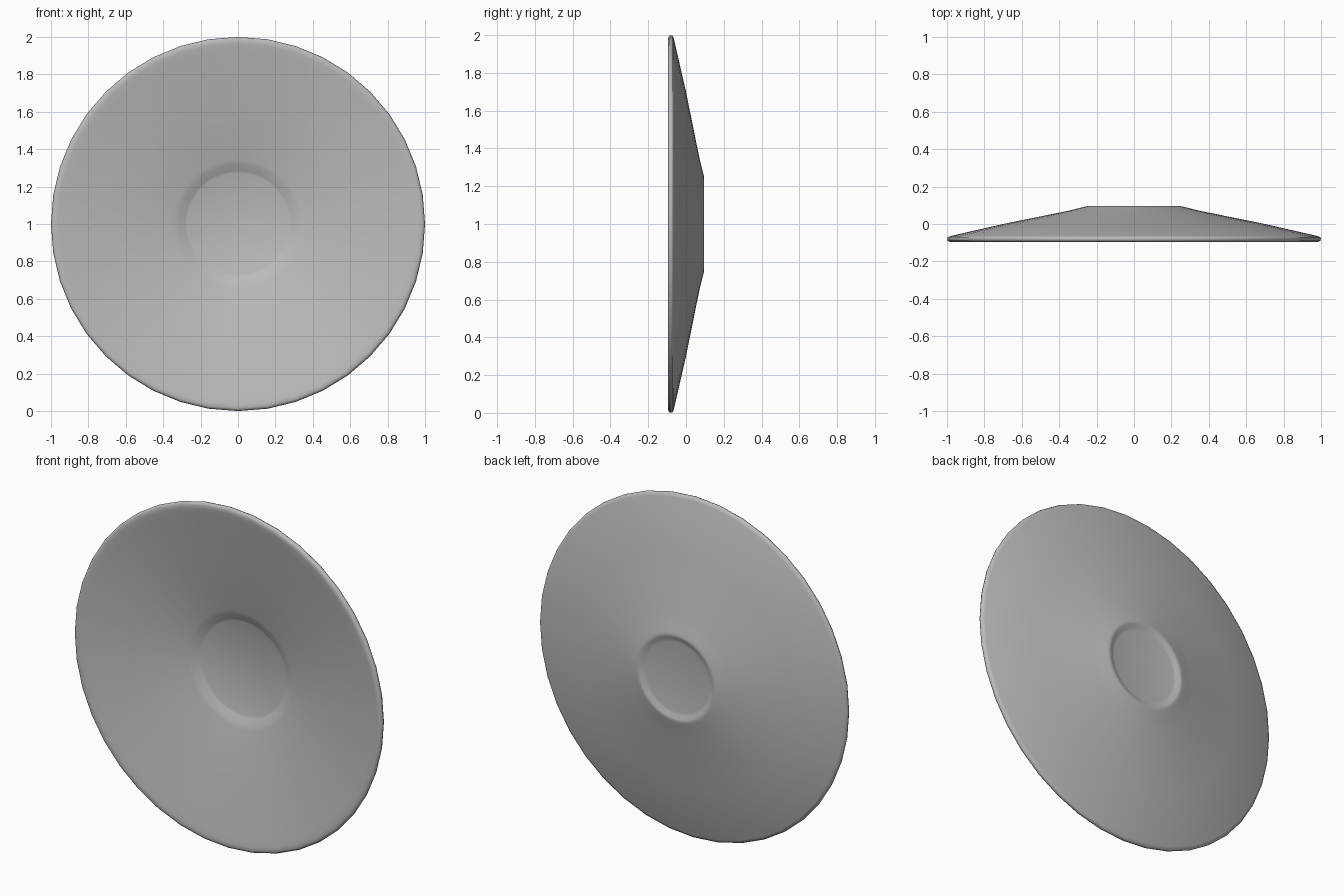
import bpy, bmesh, math

if "Cube" in bpy.data.objects:
    bpy.data.objects.remove(bpy.data.objects["Cube"])

# Saucer profile as (radius, y): front well, dish, rolled rim, back, foot ring, back recess
PROFILE = [
    (0.0, 0.055), (0.272, 0.055), (0.285, 0.05), (0.32, 0.032), (0.345, 0.025),
    (0.66, -0.035), (0.93, -0.087), (0.965, -0.093), (0.985, -0.095),
    (0.996, -0.09), (1.0, -0.08), (0.996, -0.07), (0.98, -0.064),
    (0.70, 0.0), (0.345, 0.072), (0.32, 0.078), (0.265, 0.092), (0.252, 0.095),
    (0.24, 0.094), (0.222, 0.084), (0.205, 0.081), (0.0, 0.081),
]
SIDES = 40

# Spin the profile about the y axis
bm = bmesh.new()
verts = [bm.verts.new((0, y, r)) for r, y in PROFILE]
edges = [bm.edges.new(pair) for pair in zip(verts, verts[1:])]
bmesh.ops.spin(bm, geom=verts + edges, cent=(0, 0, 0), axis=(0, 1, 0),
               angle=math.tau, steps=SIDES, use_duplicate=False)
bmesh.ops.remove_doubles(bm, verts=bm.verts, dist=0.0005)
bmesh.ops.recalc_face_normals(bm, faces=bm.faces)
mesh = bpy.data.meshes.new("saucer")
bm.to_mesh(mesh)
bm.free()

saucer = bpy.data.objects.new("saucer", mesh)
bpy.context.collection.objects.link(saucer)
saucer.location = (0, 0, 1)

# Plain grey finish
grey = bpy.data.materials.new("plain grey")
grey.diffuse_color = (0.5, 0.5, 0.5, 1)
grey.use_nodes = True
grey.node_tree.nodes["Principled BSDF"].inputs["Base Color"].default_value = grey.diffuse_color
mesh.materials.append(grey)

# Smooth shading
bpy.context.view_layer.objects.active = saucer
saucer.select_set(True)
bpy.ops.object.shade_smooth_by_angle(angle=math.radians(50))
